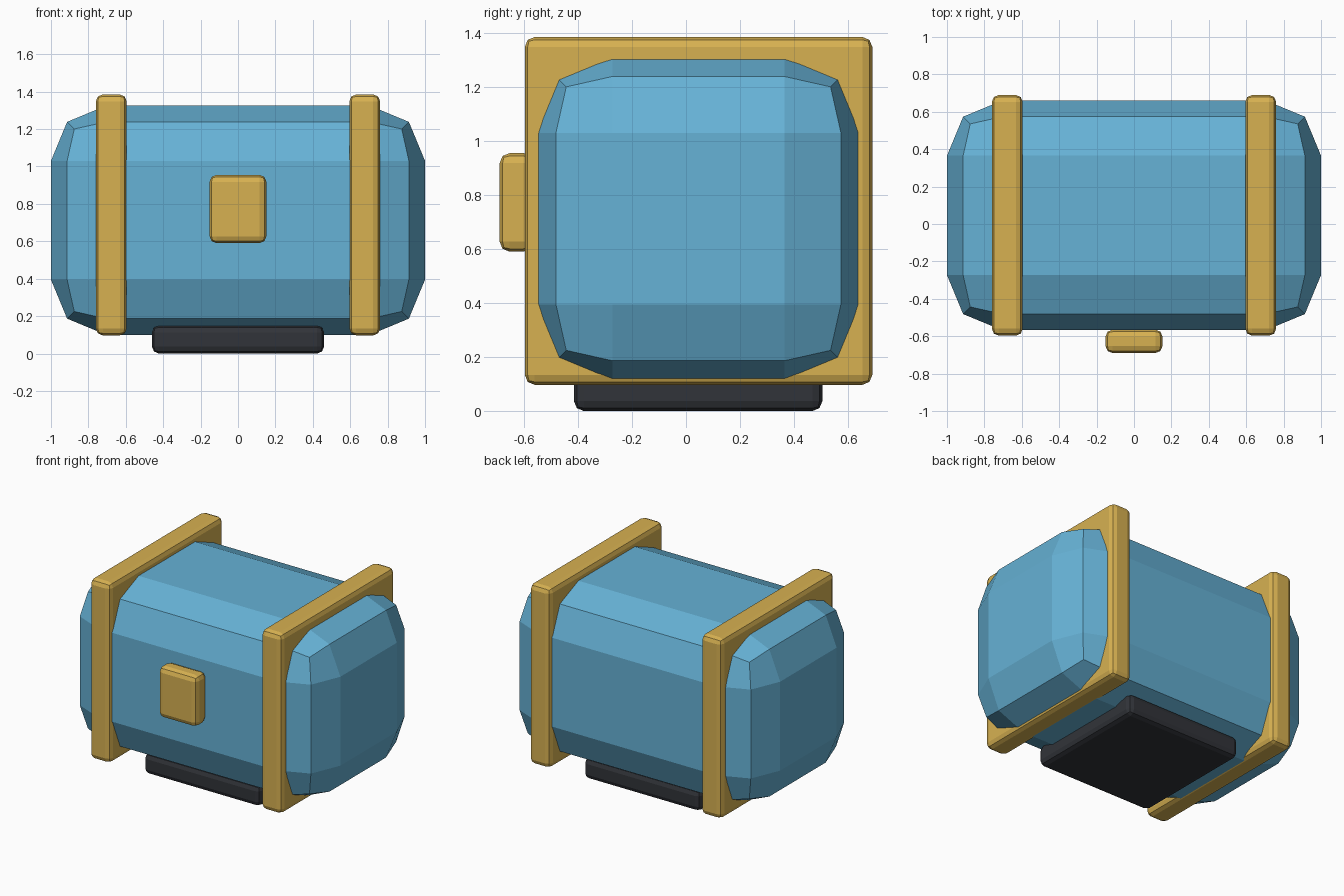
import bpy
import bmesh

if "Cube" in bpy.data.objects:
    bpy.data.objects.remove(bpy.data.objects["Cube"])


def material(name, rgb):
    m = bpy.data.materials.new(name)
    m.diffuse_color = (*rgb, 1.0)
    m.use_nodes = True
    m.node_tree.nodes["Principled BSDF"].inputs["Base Color"].default_value = m.diffuse_color
    return m


BLUE = material("sky blue", (0.133, 0.445, 0.672))
GOLD = material("gold", (0.68, 0.44, 0.083))
DARK = material("charcoal", (0.031, 0.034, 0.041))


def rounded_box(name, low, high, bevel, mat):
    """Box between two corners with every edge rounded in two flat steps."""
    bm = bmesh.new()
    bmesh.ops.create_cube(bm, size=1.0)
    for v in bm.verts:
        for i in range(3):
            v.co[i] = low[i] if v.co[i] < 0 else high[i]
    bmesh.ops.bevel(bm, geom=bm.edges[:], offset=bevel, offset_type='OFFSET',
                    segments=2, profile=0.5, affect='EDGES', clamp_overlap=True)
    mesh = bpy.data.meshes.new(name)
    bm.to_mesh(mesh)
    bm.free()
    mesh.materials.append(mat)
    obj = bpy.data.objects.new(name, mesh)
    bpy.context.collection.objects.link(obj)
    return obj


# Chunky barrel-like body
rounded_box("body", (-1.0, -0.568, 0.10), (1.0, 0.66, 1.325), 0.295, BLUE)

# Square bands around both ends
for side, x in (("left", -0.6775), ("right", 0.6775)):
    rounded_box(side + "_band", (x - 0.0825, -0.597, 0.097),
                (x + 0.0825, 0.69, 1.385), 0.037, GOLD)

# Latch on the front
rounded_box("latch", (-0.152, -0.69, 0.59), (0.152, -0.565, 0.955), 0.037, GOLD)

# Foot under the body
rounded_box("foot", (-0.46, -0.415, 0.0), (0.46, 0.505, 0.15), 0.037, DARK)
